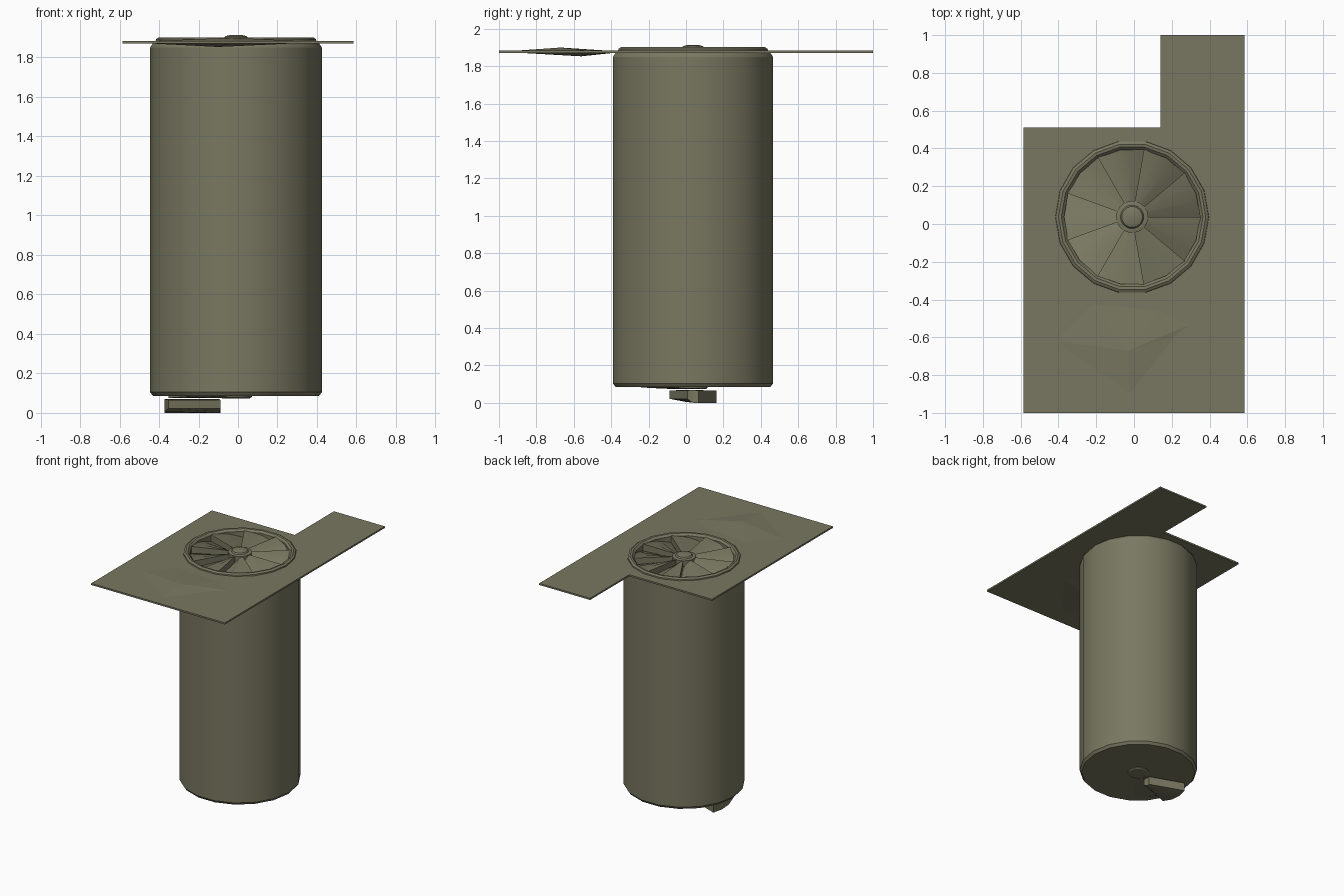
import bpy, bmesh, math
from mathutils import Vector

if "Cube" in bpy.data.objects:
    bpy.data.objects.remove(bpy.data.objects["Cube"])

CX, CY, SIDES, BLADES = -0.01, 0.0375, 18, 9
mat = bpy.data.materials.new("olive_grey")
mat.diffuse_color = (0.19, 0.187, 0.12, 1)
mat.use_nodes = True
mat.node_tree.nodes["Principled BSDF"].inputs["Base Color"].default_value = mat.diffuse_color


def finish(name, bm, smooth=True):
    bmesh.ops.recalc_face_normals(bm, faces=bm.faces)
    me = bpy.data.meshes.new(name)
    bm.to_mesh(me)
    bm.free()
    me.materials.append(mat)
    ob = bpy.data.objects.new(name, me)
    bpy.context.collection.objects.link(ob)
    if smooth:
        bpy.ops.object.select_all(action='DESELECT')
        ob.select_set(True)
        bpy.context.view_layer.objects.active = ob
        bpy.ops.object.shade_smooth_by_angle(angle=math.radians(30))
    return ob


def polar(r, deg, z):
    a = math.radians(deg)
    return (CX + r * math.cos(a), CY + r * math.sin(a), z)


def lathe(name, profile, closed=False):
    """Turn an (r, z) profile about the shaft axis; open profiles are capped."""
    bm = bmesh.new()
    rings = [[bm.verts.new(polar(r, 360 * i / SIDES, z)) for i in range(SIDES)]
             for r, z in profile]
    pairs = list(zip(rings, rings[1:]))
    if closed:
        pairs.append((rings[-1], rings[0]))
    else:
        bm.faces.new(rings[0])
        bm.faces.new(rings[-1])
    for a, b in pairs:
        for i in range(SIDES):
            j = (i + 1) % SIDES
            bm.faces.new((a[i], a[j], b[j], b[i]))
    return finish(name, bm)


def blade(bm, start, tops, bottoms, r0=0.07, r1=0.365):
    """Solid wedge blade; heights are given at steps across its 40 degrees."""
    n = len(tops)
    cols = []
    for k in range(n):
        a = start + 360 / BLADES * k / (n - 1)
        cols.append([bm.verts.new(polar(r, a, z)) for r, z in
                     ((r0, bottoms[k]), (r1, bottoms[k]), (r1, tops[k]), (r0, tops[k]))])
    bm.faces.new(cols[0])
    bm.faces.new(cols[-1])
    for a, b in zip(cols, cols[1:]):
        for i in range(4):
            j = (i + 1) % 4
            bm.faces.new((a[i], a[j], b[j], b[i]))


# Shaft body with shallow recess for the fan
lathe("shaft", [(0.42, 0.085), (0.435, 0.105), (0.435, 1.85), (0.42, 1.872),
                (0.375, 1.872), (0.37, 1.825)])

# Raised rim around the fan
lathe("fan_rim", [(0.41, 1.865), (0.405, 1.893), (0.39, 1.902), (0.375, 1.9),
                  (0.36, 1.885), (0.36, 1.825), (0.40, 1.825)], closed=True)

# Domed hub
lathe("fan_hub", [(0.085, 1.825), (0.085, 1.893), (0.07, 1.897), (0.062, 1.897),
                  (0.055, 1.907), (0.03, 1.914)])

# Top fan: pitched blades with steps between them
bm = bmesh.new()
for i in range(BLADES):
    blade(bm, i * 360 / BLADES, [1.836, 1.862, 1.88, 1.89], [1.826] * 4)
finish("fan_blades", bm)

# Underside hub, flush blade and lowered blade
lathe("lower_hub", [(0.08, 0.09), (0.08, 0.08), (0.07, 0.074)])
bm = bmesh.new()
blade(bm, 200, [0.092] * 3, [0.075, 0.08, 0.087])
finish("flush_lower_blade", bm)
bm = bmesh.new()
blade(bm, 160, [0.066, 0.068, 0.07, 0.066], [0.0, 0.0, 0.006, 0.022], r0=0.085)
finish("lowered_blade", bm)

# L-shaped ground plate with a round opening
bm = bmesh.new()
outline = [(-0.585, -1), (0.585, -1), (0.585, 1), (0.14, 1), (0.14, 0.51), (-0.585, 0.51)]
face = bm.faces.new([bm.verts.new((x, y, 1.871)) for x, y in outline])
ext = bmesh.ops.extrude_face_region(bm, geom=[face])
bmesh.ops.translate(bm, vec=(0, 0, 0.013),
                    verts=[v for v in ext["geom"] if isinstance(v, bmesh.types.BMVert)])
plate = finish("ground_plate", bm, False)
cutter = lathe("opening_cutter", [(0.39, 1.7), (0.39, 2.0)])
cutter.hide_render = True
cutter.hide_set(True)
mod = plate.modifiers.new("opening", 'BOOLEAN')
mod.operation, mod.solver, mod.object = 'DIFFERENCE', 'EXACT', cutter
dg = bpy.context.evaluated_depsgraph_get()
mesh = bpy.data.meshes.new_from_object(plate.evaluated_get(dg))
plate.modifiers.clear()
plate.data = mesh
bpy.data.objects.remove(cutter)

# Shallow faceted swelling at the front of the plate, above and below
bm = bmesh.new()
rim = [bm.verts.new((x, y, 1.8775)) for x, y in
       [(-0.57, -0.6), (-0.02, -0.99), (0.32, -0.56), (0.42, -0.48),
        (0.2, -0.37), (-0.3, -0.33)]]
for x, y, z in ((-0.03, -0.67, 1.9), (-0.1, -0.56, 1.853)):
    tip = bm.verts.new((x, y, z))
    for i in range(len(rim)):
        bm.faces.new((rim[i], rim[(i + 1) % len(rim)], tip))
finish("ground_swelling", bm, False)
